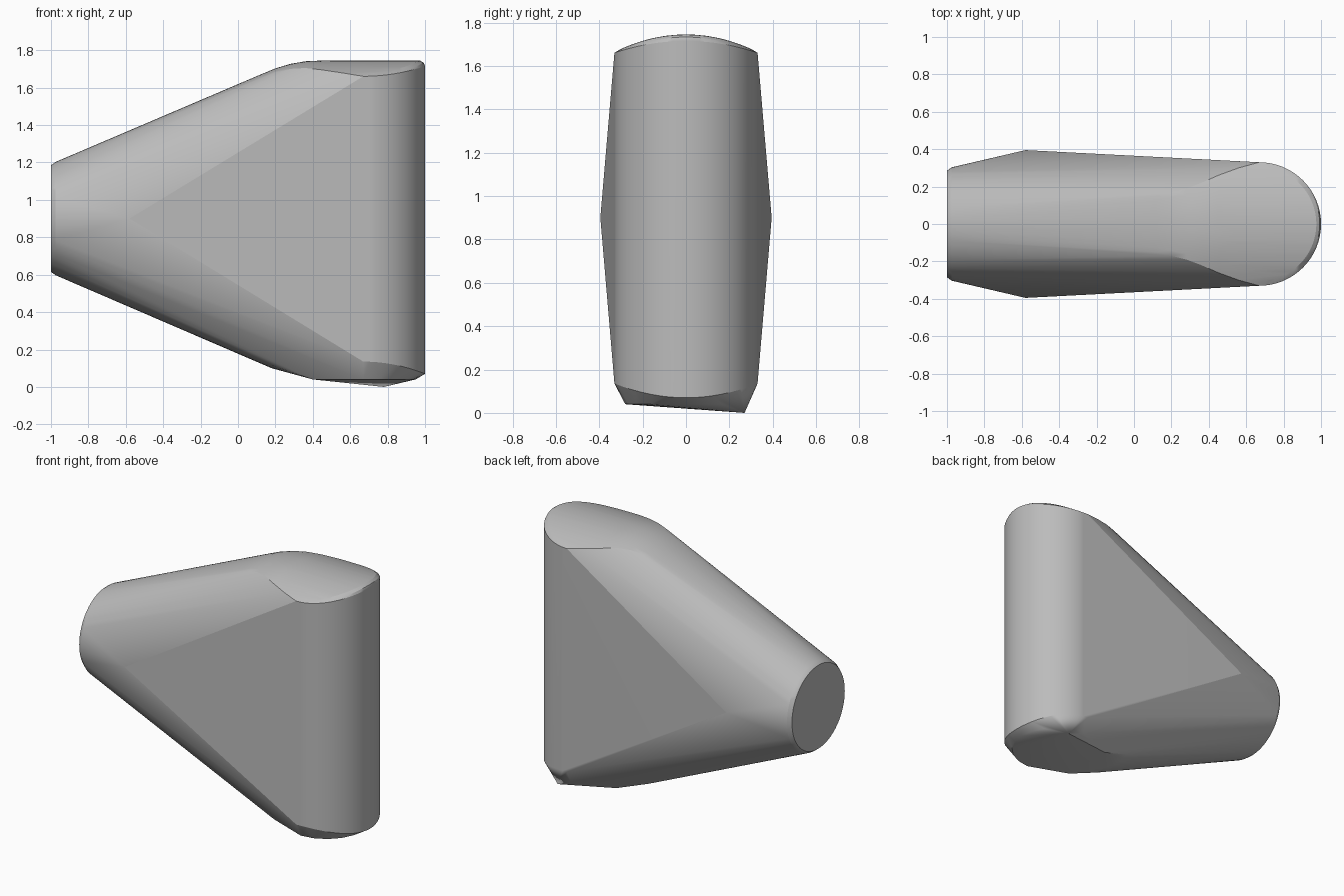
import bpy
import bmesh
import math

cube = bpy.data.objects.get("Cube")
if cube:
    bpy.data.objects.remove(cube, do_unlink=True)

MID = 0.9          # height of the nose axis
CX, R = 0.67, 0.33  # centre and radius of the upright rounded end


def grey_material():
    mat = bpy.data.materials.new("plain grey")
    mat.use_nodes = True
    colour = (0.5, 0.5, 0.5, 1)
    mat.diffuse_color = colour
    mat.node_tree.nodes["Principled BSDF"].inputs["Base Color"].default_value = colour
    return mat


def disc(x, radius, n=64):
    return [(x, radius * math.cos(a), MID + radius * math.sin(a))
            for a in (2 * math.pi * i / n for i in range(n))]


def half_round(radius, height, n=32):
    """Half circle around the upright axis; height is a function of y."""
    pts = []
    for i in range(n + 1):
        a = math.pi * (i / n - 0.5)
        y = radius * math.sin(a)
        pts.append((CX + radius * math.cos(a), y, height(y)))
    return pts


def crown(y):
    return 0.74 * y * y     # sideways curvature of the ends


points = []

# Nose: round flat cap with a small chamfer
points += disc(-1.0, 0.285) + disc(-0.975, 0.303)

# Widest point on each flank
points += [(-0.58, s * 0.395, MID) for s in (-1, 1)]

# Upright rounded end, its soft upper rim and lower edge
points += half_round(R, lambda y: 1.715 - 0.5 * y * y)
points += half_round(R - 0.007, lambda y: 1.733 - crown(y))
points += half_round(R - 0.025, lambda y: 1.744 - crown(y))
points += half_round(R, lambda y: 0.07 + 0.6 * y * y)

# Crowned top, narrowing as it rolls over into the slope
for x, half, z in [(0.12, 0.15, 1.67), (0.2, 0.17, 1.703), (0.28, 0.19, 1.727),
                   (0.36, 0.22, 1.741), (0.45, 0.26, 1.745), (0.56, 0.3, 1.745)]:
    for i in range(-6, 7):
        y = half * i / 6
        points.append((x, y, z - crown(y)))

# Lower slope and faceted foot with an off-centre low point
for x, half, z in [(0.18, 0.15, 0.1), (0.4, 0.18, 0.04)]:
    for i in range(-4, 5):
        y = half * i / 4
        points.append((x, y, z + (crown(y) if x < 0.3 else 0)))
points += half_round(0.28, lambda y: 0.04, 10)
points.append((0.78, 0.27, 0.0))

# Skin all the sections with one convex surface
bm = bmesh.new()
for p in points:
    bm.verts.new(p)
res = bmesh.ops.convex_hull(bm, input=bm.verts)
loose = [v for v in bm.verts if not v.link_faces]
bmesh.ops.delete(bm, geom=loose, context='VERTS')
bmesh.ops.dissolve_limit(bm, angle_limit=math.radians(0.3),
                         verts=bm.verts, edges=bm.edges)
bmesh.ops.recalc_face_normals(bm, faces=bm.faces)

mesh = bpy.data.meshes.new("wedge_body")
bm.to_mesh(mesh)
bm.free()
body = bpy.data.objects.new("wedge_body", mesh)
bpy.context.collection.objects.link(body)
mesh.materials.append(grey_material())

# Smooth rounded areas, keep creases crisp and flats flat
bpy.ops.object.select_all(action='DESELECT')
body.select_set(True)
bpy.context.view_layer.objects.active = body
bpy.ops.object.shade_smooth_by_angle(angle=math.radians(22))
weighted = body.modifiers.new("flat_normals", 'WEIGHTED_NORMAL')
weighted.keep_sharp = True
